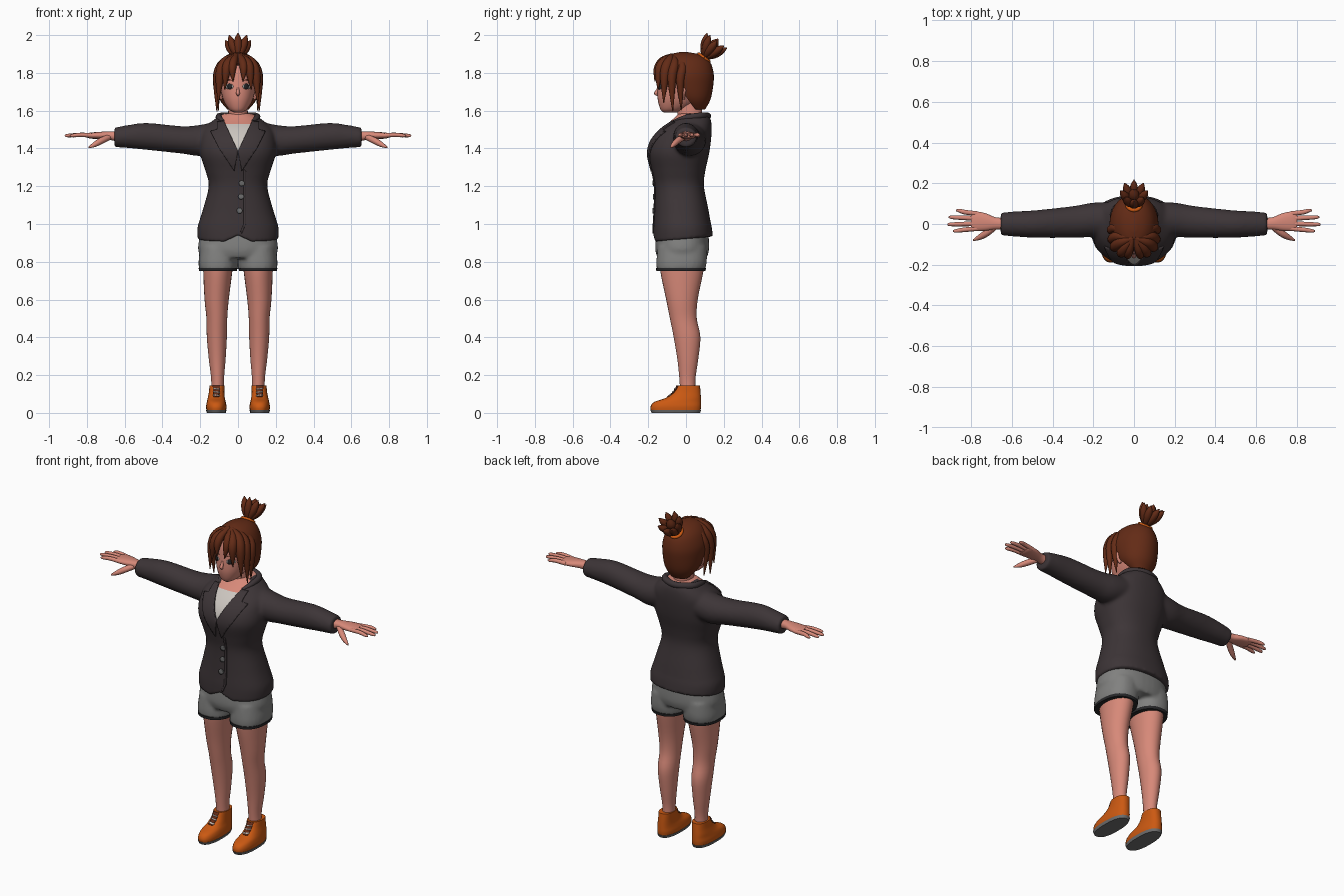
import bpy, bmesh, math
from mathutils import Vector
from mathutils.bvhtree import BVHTree

cube = bpy.data.objects.get("Cube")
if cube:
    bpy.data.objects.remove(cube)


def material(name, *rgb):
    m = bpy.data.materials.new(name)
    m.use_nodes = True
    m.diffuse_color = (*rgb, 1)
    m.node_tree.nodes["Principled BSDF"].inputs["Base Color"].default_value = (*rgb, 1)
    return m


JACKET = material("charcoal cloth", .046, .035, .038)
SKIN = material("skin", .68, .25, .19)
HAIR = material("auburn hair", .125, .024, .008)
ORANGE = material("orange leather", .6, .1, .006)
SHORTS = material("grey cloth", .22, .22, .215)
SHIRT = material("pale shirt", .6, .56, .52)
DARK = material("dark trim", .02, .02, .022)
GREY = material("button and sole grey", .16, .16, .16)


def spline(rows, steps):
    """Catmull-Rom interpolation of rows of numbers."""
    rows = [Vector(r) for r in rows]
    pad = [rows[0]] + rows + [rows[-1]]
    out = []
    for a, b, c, d in zip(pad, pad[1:], pad[2:], pad[3:]):
        for i in range(steps):
            t = i / steps
            out.append(b + (c - a) * (t / 2) + (a * 2 - b * 5 + c * 4 - d) * (t * t / 2)
                       + (b * 3 - a - c * 3 + d) * (t ** 3 / 2))
    return out + [rows[-1]]


def bridge(bm, rings):
    loops = [[bm.verts.new(p) for p in ring] for ring in rings]
    for a, b in zip(loops, loops[1:]):
        for i in range(len(a)):
            j = (i + 1) % len(a)
            bm.faces.new((a[i], a[j], b[j], b[i]))
    bm.faces.new(loops[0][::-1])
    bm.faces.new(loops[-1])


def loft(bm, rows, axis="z", side=1, power=2.0, n=28, steps=4):
    """Rows are (position, centre, half width, low, high) along z or x."""
    rings = []
    for t, c, w, lo, hi in spline(rows, steps):
        ring = []
        for k in range(n):
            u, v = math.cos(math.tau * k / n), math.sin(math.tau * k / n)
            u, v = (math.copysign(abs(q) ** (2 / power), q) for q in (u, v))
            p, q = c + w * u, (lo + hi) / 2 + (hi - lo) / 2 * v
            ring.append((side * p, q, t) if axis == "z" else (side * t, p, q))
        rings.append(ring)
    bridge(bm, rings)


def tube(bm, rows, side=1, n=10, steps=5):
    """Rows are (x, y, z, radius)."""
    pts = spline(rows, steps)
    rings = []
    for i, p in enumerate(pts):
        d = (pts[min(i + 1, len(pts) - 1)] - pts[max(i - 1, 0)]).to_3d().normalized()
        u = d.orthogonal().normalized() if i == 0 else (u - d * u.dot(d)).normalized()
        v = d.cross(u)
        ring = [p.to_3d() + (u * math.cos(a) + v * math.sin(a)) * max(p[3], .001)
                for a in (math.tau * k / n for k in range(n))]
        rings.append([(q.x * side, q.y, q.z) for q in ring])
    bridge(bm, rings)


def finish(name, bm, *mats, angle=50):
    bmesh.ops.recalc_face_normals(bm, faces=bm.faces)
    mesh = bpy.data.meshes.new(name)
    bm.to_mesh(mesh)
    bm.free()
    for m in mats:
        mesh.materials.append(m)
    ob = bpy.data.objects.new(name, mesh)
    bpy.context.collection.objects.link(ob)
    bpy.ops.object.select_all(action="DESELECT")
    ob.select_set(True)
    bpy.context.view_layer.objects.active = ob
    bpy.ops.object.shade_smooth_by_angle(angle=math.radians(angle))
    return ob


def fuse(bm, voxel, rounds):
    """Melt overlapping volumes into one smooth skin."""
    ob = finish("melt", bm)
    mod = ob.modifiers.new("Remesh", "REMESH")
    mod.mode, mod.voxel_size = "VOXEL", voxel
    ob.modifiers.new("Smooth", "SMOOTH").iterations = rounds
    out = bmesh.new()
    out.from_object(ob, bpy.context.evaluated_depsgraph_get())
    bpy.data.objects.remove(ob)
    return out


def cut(bm, co, no, **kw):
    return bmesh.ops.bisect_plane(bm, geom=bm.verts[:] + bm.edges[:] + bm.faces[:],
                                  plane_co=co, plane_no=no, **kw)


def drape(name, target, outline, mat, lift=.003, thick=.006):
    """Lay a flat outline (x, z) onto the front of a part."""
    tree = BVHTree.FromPolygons([v.co for v in target.data.vertices],
                                [p.vertices[:] for p in target.data.polygons])
    bm = bmesh.new()
    bm.faces.new([bm.verts.new((x, -1, z)) for x, z in outline])
    for i in (0, 2):
        lo, hi = min(v.co[i] for v in bm.verts), max(v.co[i] for v in bm.verts)
        for k in range(1, int((hi - lo) / .012) + 1):
            at = Vector((0, 0, 0))
            at[i] = lo + k * .012
            cut(bm, at, (i == 0, 0, i == 2))
    for v in bm.verts:
        hit = tree.ray_cast(v.co, Vector((0, 1, 0)))[0] or tree.find_nearest(v.co)[0]
        v.co.y = hit.y - lift
    ob = finish(name, bm, mat)
    mod = ob.modifiers.new("Thickness", "SOLIDIFY")
    mod.thickness, mod.offset = thick, 0
    return ob


def disc(x, z, rx, rz, n=16):
    return [(x + rx * math.cos(math.tau * k / n), z + rz * math.sin(math.tau * k / n)) for k in range(n)]


# Jacket: torso and sleeves melted together, shirt opening cut in
bm = bmesh.new()
loft(bm, [(.905, 0, .214, -.172, .142), (.98, 0, .214, -.172, .135), (1.08, 0, .185, -.167, .118),
          (1.2, 0, .155, -.166, .095), (1.28, 0, .172, -.18, .102), (1.37, 0, .2, -.2, .122),
          (1.44, 0, .2, -.183, .132), (1.5, 0, .185, -.136, .136), (1.55, 0, .13, -.075, .132),
          (1.585, 0, .08, -.04, .115)], power=2.3, n=48)
for s in (1, -1):
    loft(bm, [(.08, .02, .09, 1.38, 1.55), (.2, .02, .085, 1.36, 1.525), (.3, .01, .078, 1.373, 1.518),
              (.48, 0, .068, 1.392, 1.535), (.58, 0, .062, 1.402, 1.524), (.655, 0, .056, 1.407, 1.51)],
         "x", s)
bm = fuse(bm, .01, 5)
for v in bm.verts:  # hem rises at the back and at the front opening
    x, y, z = v.co
    fade = max(0, min(1, (1.02 - z) / .1))
    v.co.z += fade * ((y + .17) * .09 + (.035 * max(0, 1 - abs(x) / .07) if y < -.05 else 0))
for s in (1, -1):
    cut(bm, (0, 0, 1.38), (s, 0, -.45))
cut(bm, (0, 0, 1.53), (0, 0, 1))
for f in bm.faces:
    c = f.calc_center_median()
    if c.y < 0 and abs(c.x) < (c.z - 1.38) * .45:
        f.material_index = 2 if c.z > 1.53 else 1
    elif c.z > 1.57 and abs(c.x) < .075:
        f.material_index = 2
jacket = finish("jacket", bm, JACKET, SHIRT, SKIN)

for s, side in ((1, "left"), (-1, "right")):
    lapel = [(.075, 1.545), (.0, 1.385), (.02, 1.28), (.1, 1.4), (.145, 1.49), (.11, 1.5), (.11, 1.54)]
    drape(side + "_lapel", jacket, [(s * x, z) for x, z in lapel], JACKET, .004, .008)
drape("front_edge", jacket, [(.03, 1.29), (.042, 1.28), (.042, 1.0), (.02, .95), (.014, .96), (.03, 1.0)], JACKET)
for i, (x, z) in enumerate([(.02, 1.215), (.016, 1.145), (.008, 1.07)]):
    drape(f"button_{i + 1}", jacket, disc(x, z, .015, .015), GREY, .005, .009)
bm = bmesh.new()
half = [(.075, -.065, 1.54, .01), (.1, .0, 1.562, .016), (.088, .075, 1.572, .018)]
tube(bm, half + [(0, .115, 1.572, .018)] + [(-x, y, z, r) for x, y, z, r in half[::-1]])
finish("collar", bm, JACKET)

# Shorts
bm = bmesh.new()
loft(bm, [(.82, 0, .19, -.15, .11), (.87, 0, .212, -.163, .122), (.97, 0, .195, -.155, .118)], power=2.3, n=40)
for s in (1, -1):
    loft(bm, [(.757, .106, .1, -.155, .1), (.8, .106, .103, -.157, .11), (.88, .1, .1, -.15, .11)], side=s, power=2.3)
finish("shorts", fuse(bm, .01, 4), SHORTS)
bm = bmesh.new()
for s in (1, -1):
    loft(bm, [(.75, .106, .101, -.157, .102), (.766, .106, .102, -.159, .106)], side=s, power=2.3)
finish("shorts_hem", bm, DARK)

# Legs, hands and shoes
for s, side in ((1, "left"), (-1, "right")):
    bm = bmesh.new()
    loft(bm, [(.1, .108, .035, -.03, .05), (.18, .108, .034, -.035, .05), (.28, .11, .044, -.045, .064),
              (.4, .112, .053, -.065, .076), (.5, .112, .055, -.085, .057), (.6, .113, .064, -.105, .062),
              (.75, .107, .077, -.136, .092), (.84, .104, .08, -.14, .1)], side=s)
    finish(side + "_leg", bm, SKIN)

    bm = bmesh.new()
    loft(bm, [(.63, .0, .03, 1.435, 1.49), (.68, .003, .03, 1.445, 1.49), (.73, .01, .043, 1.45, 1.488),
              (.78, .014, .048, 1.452, 1.484), (.8, .014, .04, 1.458, 1.48)], "x", s, 2.3, 20)
    for y0, y1, tip in ((.05, .066, .875), (.027, .033, .91), (.002, -.002, .917), (-.022, -.034, .89)):
        tube(bm, [(.765, y0, 1.468, .012), (.83, (y0 + y1) / 2, 1.472, .0115),
                  (tip - .015, y1, 1.468, .009), (tip, y1, 1.466, .003)], s)
    tube(bm, [(.68, -.01, 1.462, .016), (.725, -.045, 1.44, .017), (.76, -.066, 1.42, .013),
              (.79, -.08, 1.405, .004)], s)
    finish(side + "_hand", bm, SKIN)

    bm = bmesh.new()
    loft(bm, [(.012, .115, .052, -.186, .077), (.035, .115, .054, -.187, .08), (.058, .115, .05, -.168, .08),
              (.08, .115, .045, -.105, .079), (.11, .113, .041, -.065, .077), (.145, .111, .04, -.045, .074)],
         side=s, power=2.4)
    shoe = finish(side + "_shoe", bm, ORANGE)
    bm = bmesh.new()
    loft(bm, [(0, .115, .05, -.182, .074), (.016, .115, .055, -.19, .081)], side=s, power=2.4, steps=1)
    finish(side + "_sole", bm, GREY)
    tongue = [(.095, .144), (.133, .144), (.13, .085), (.1, .085)]
    drape(side + "_shoe_tongue", shoe, [(s * x, z) for x, z in tongue], HAIR)
    for i in range(3):
        z = .088 + .017 * i
        lace = [(.096, z), (.132, z + .004), (.132, z + .009), (.096, z + .005)]
        drape(f"{side}_lace_{i + 1}", shoe, [(s * x, z) for x, z in lace], SHIRT, .006)

# Neck, head, nose and ears
bm = bmesh.new()
loft(bm, [(1.5, 0, .06, -.045, .09), (1.58, 0, .052, -.045, .085), (1.68, 0, .052, -.05, .09)])
finish("neck", bm, SKIN)
bm = bmesh.new()
loft(bm, [(1.59, 0, .02, -.118, -.05), (1.605, 0, .046, -.134, -.01), (1.64, 0, .07, -.146, .05),
          (1.68, 0, .085, -.151, .09), (1.74, 0, .095, -.148, .12), (1.82, 0, .093, -.135, .12),
          (1.88, 0, .06, -.09, .08)], power=2.2, n=36)
head = finish("head", bm, SKIN)
bm = bmesh.new()
tube(bm, [(0, -.143, 1.73, .004), (0, -.155, 1.7, .009), (0, -.158, 1.69, .01), (0, -.145, 1.678, .003)])
for s in (1, -1):
    tube(bm, [(.088, -.012, 1.66, .006), (.096, -.016, 1.69, .015), (.1, -.01, 1.715, .014),
              (.095, -.01, 1.73, .004)], s)
finish("nose_and_ears", bm, SKIN)
for s, side in ((1, "left"), (-1, "right")):
    drape(side + "_eye_white", head, disc(s * .046, 1.728, .021, .014), SHIRT, .001, .003)
    drape(side + "_iris", head, disc(s * .044, 1.728, .013, .015), DARK, .003, .004)
    brow = [(.022, 1.757), (.05, 1.768), (.07, 1.76), (.05, 1.761)]
    drape(side + "_brow", head, [(s * x, z) for x, z in brow], HAIR, .002, .004)

# Hair: cap sliced open at the face, tapered locks, tied bun
bm = bmesh.new()
loft(bm, [(1.605, 0, .055, .02, .1), (1.66, 0, .098, -.06, .13), (1.74, 0, .117, -.13, .145),
          (1.8, 0, .118, -.15, .146), (1.86, 0, .095, -.13, .126), (1.895, 0, .058, -.09, .08),
          (1.91, 0, .012, -.035, .01)], n=36)
edge = cut(bm, (0, .04, 1.62), (0, -.24, -.18), clear_outer=True)
bmesh.ops.holes_fill(bm, edges=[e for e in edge["geom_cut"] if isinstance(e, bmesh.types.BMEdge)])
finish("hair_cap", bm, HAIR)
bm = bmesh.new()
locks = [((.022, -.125, 1.865), (.03, -.152, 1.82), (.026, -.165, 1.755), .02),
         ((.045, -.115, 1.86), (.062, -.142, 1.81), (.07, -.148, 1.71), .024),
         ((.065, -.09, 1.86), (.094, -.112, 1.79), (.104, -.118, 1.64), .026),
         ((.08, -.06, 1.85), (.108, -.075, 1.77), (.112, -.07, 1.595), .024),
         ((.085, -.02, 1.84), (.112, -.03, 1.76), (.103, -.025, 1.6), .022)]
for s in (1, -1):
    for a, b, tip, r in locks:
        tube(bm, [(.006, -.07, 1.893, .012), (*a, r), (*b, r), (*tip, .002)], s)
finish("front_locks", bm, HAIR)

base, axis = Vector((0, .095, 1.88)), Vector((0, .6, .8))
across = (Vector((1, 0, 0)), Vector((0, .8, -.6)))
bm = bmesh.new()
tube(bm, [(*base - axis * .03, .03), (*base + axis * .03, .026), (*base + axis * .09, .025), (*base + axis * .125, .003)])
for k in range(8):
    a = math.tau * k / 8
    out = across[0] * math.cos(a) + across[1] * math.sin(a)
    tube(bm, [(*base, .012), (*base + axis * .045 + out * .032, .021),
              (*base + axis * .085 + out * .052, .018), (*base + axis * .115 + out * .066, .002)])
finish("hair_bun", bm, HAIR)
bm = bmesh.new()
ring = [base + (across[0] * math.cos(a) + across[1] * math.sin(a)) * .034
        for a in (math.tau * k / 20 for k in range(21))]
tube(bm, [(*p, .009) for p in ring], steps=1)
finish("hair_tie", bm, ORANGE)
